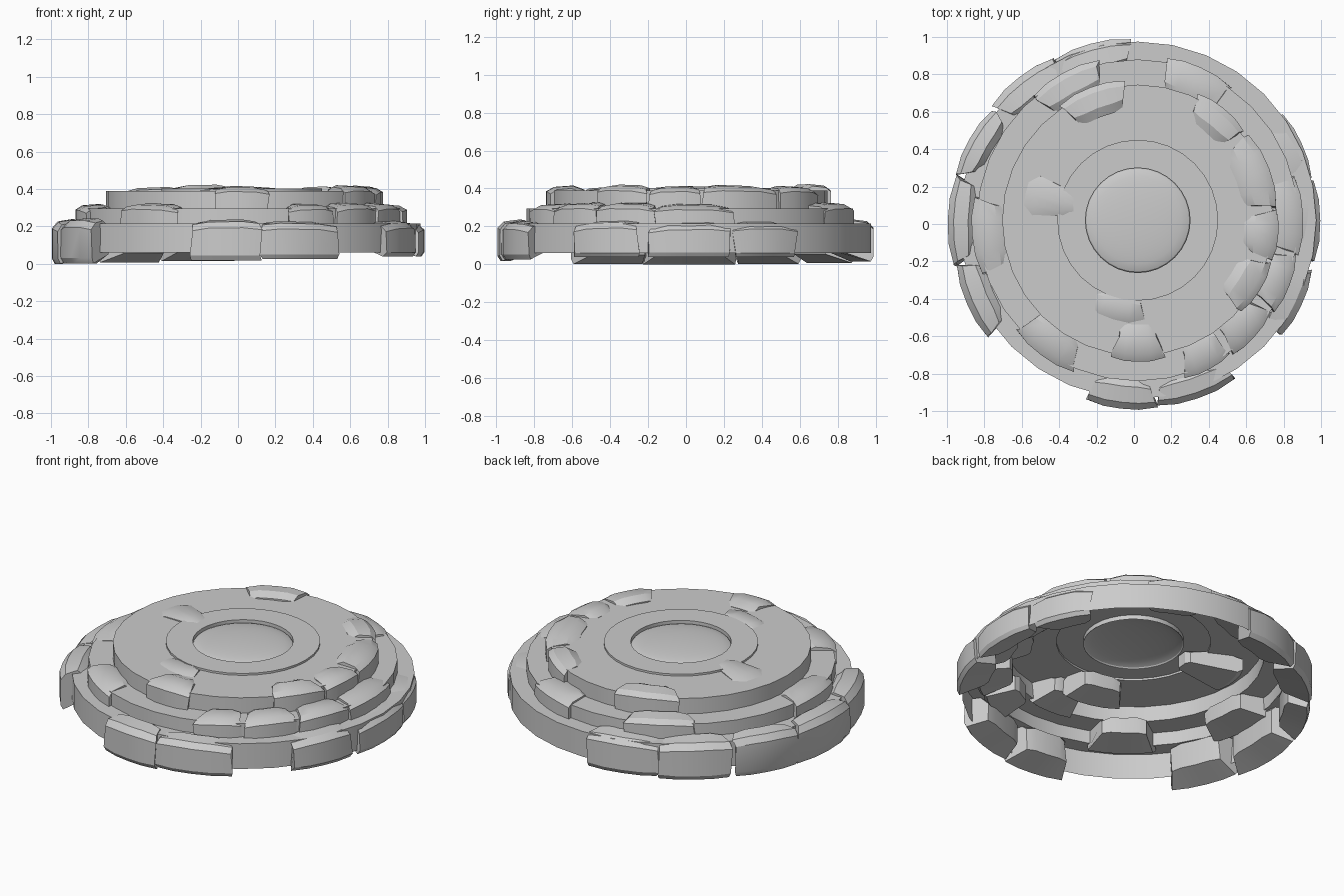
import bpy
import bmesh
import random
from math import sin, cos, radians, tau

random.seed(4)
PLATFORM_CENTRE = (0.02, 0.02)
ORIGIN = (0, 0)

cube = bpy.data.objects.get("Cube")
if cube:
    bpy.data.objects.remove(cube, do_unlink=True)


def polar(centre, radius, angle, height):
    return (centre[0] + radius * cos(angle), centre[1] + radius * sin(angle), height)


def bridge(bm, rings):
    """Join neighbouring closed rings of vertices with quads."""
    for low, high in zip(rings, rings[1:]):
        for i in range(len(low)):
            bm.faces.new((low[i - 1], low[i], high[i], high[i - 1]))


def finish(name, bm):
    bmesh.ops.remove_doubles(bm, verts=bm.verts, dist=0.0001)
    bmesh.ops.recalc_face_normals(bm, faces=bm.faces)
    mesh = bpy.data.meshes.new(name)
    bm.to_mesh(mesh)
    bm.free()
    obj = bpy.data.objects.new(name, mesh)
    bpy.context.collection.objects.link(obj)
    bpy.ops.object.select_all(action="DESELECT")
    obj.select_set(True)
    bpy.context.view_layer.objects.active = obj
    bpy.ops.object.shade_smooth_by_angle(angle=radians(28))


def lathe(name, profile, sides=32):
    """Revolve an open (radius, height) profile into a thin shell."""
    bm = bmesh.new()
    rings = [[bm.verts.new(polar(PLATFORM_CENTRE, radius, tau * i / sides, height))
              for i in range(sides)] for radius, height in profile]
    bridge(bm, rings)
    finish(name, bm)


# Chamfered stone section: fraction of depth, fraction of height
SECTION = ((0, 0.2), (0.9, 0), (1, 0.12), (1, 0.8), (0.8, 0.95), (0.3, 1), (0, 0.85))


def stone(name, centre, start, end, outer, depth, bottom, top, steps=4):
    """Sweep the section along an arc, with rough, broken ends."""
    bm = bmesh.new()
    inner = outer - depth
    twist = random.uniform(-0.018, 0.018)
    slope = random.uniform(-0.012, 0.012)
    rings = []
    for k in range(steps + 1):
        t = k / steps
        at_end = k in (0, steps)
        inward = 1 if k == 0 else -1
        ring = []
        for across, up in SECTION:
            angle = radians(start + (end - start) * t)
            radius = inner + depth * across
            height = bottom + (top - bottom) * up
            if at_end:
                angle += inward * 0.04 * (1 - across) + random.uniform(-0.012, 0.012)
                radius += 0.02 - 0.03 * across
                height -= 0.012 * (up > 0.5)
            # Lean one end inward and let one end of the top sag
            radius -= abs(twist) * (t if twist > 0 else 1 - t)
            if up > 0.5:
                height -= abs(slope) * (t if slope > 0 else 1 - t)
            ring.append(bm.verts.new(polar(centre, radius, angle, height)))
        rings.append(ring)
    bridge(bm, rings)
    bm.faces.new(rings[0])
    bm.faces.new(rings[-1])
    finish(name, bm)


def course(name, centre, outer, depth, bottom, top, spans, lean=0.0):
    """Lay one ring of stones; lean drops the base on the right-hand side."""
    for number, (start, end) in enumerate(spans, 1):
        lift = lean * cos(radians((start + end) / 2))
        stone(f"{name}_{number}", centre, start, end, outer,
              depth * random.uniform(0.9, 1.2), bottom + lift,
              top - lift / 2 + random.uniform(-0.006, 0.006))


# Stepped hollow platform: three tiers, then a thin collar around the opening
profile = []
for radius, bottom, top in ((0.955, 0.06, 0.215), (0.86, 0.215, 0.295),
                            (0.725, 0.295, 0.39), (0.43, 0.39, 0.402)):
    profile += [(radius, bottom), (radius, top)]
lathe("stepped_platform", profile + [(0.28, 0.402), (0.28, 0.375)])

# Shallow domed centre
quarter = [tau * i / 32 for i in range(9)]
lathe("centre_dome", [(0.28 * cos(a), 0.378 + 0.034 * sin(a)) for a in quarter])

# Stones laid around each tier, given as start and end angles
course("lower_stone", ORIGIN, 0.998, 0.15, 0.02, 0.238, lean=0.02, spans=(
    (-12, 14), (15, 36), (91, 116), (116, 140), (141, 164), (165, 193),
    (193, 218), (255, 277), (277, 303), (323, 345)))
course("middle_stone", PLATFORM_CENTRE, 0.89, 0.18, 0.17, 0.325, spans=(
    (-12, 16), (55, 80), (104, 130), (172, 199), (222, 247),
    (287, 305), (305, 325), (326, 348)))
course("upper_stone", PLATFORM_CENTRE, 0.758, 0.17, 0.27, 0.42, spans=(
    (5, 38), (40, 65), (95, 124), (259, 281), (318, 342), (343, 364)))

# Two loose stones on the top deck
stone("left_deck_stone", PLATFORM_CENTRE, 155, 178, 0.64, 0.33, 0.29, 0.412)
stone("front_deck_stone", PLATFORM_CENTRE, 238, 274, 0.57, 0.18, 0.27, 0.41)
